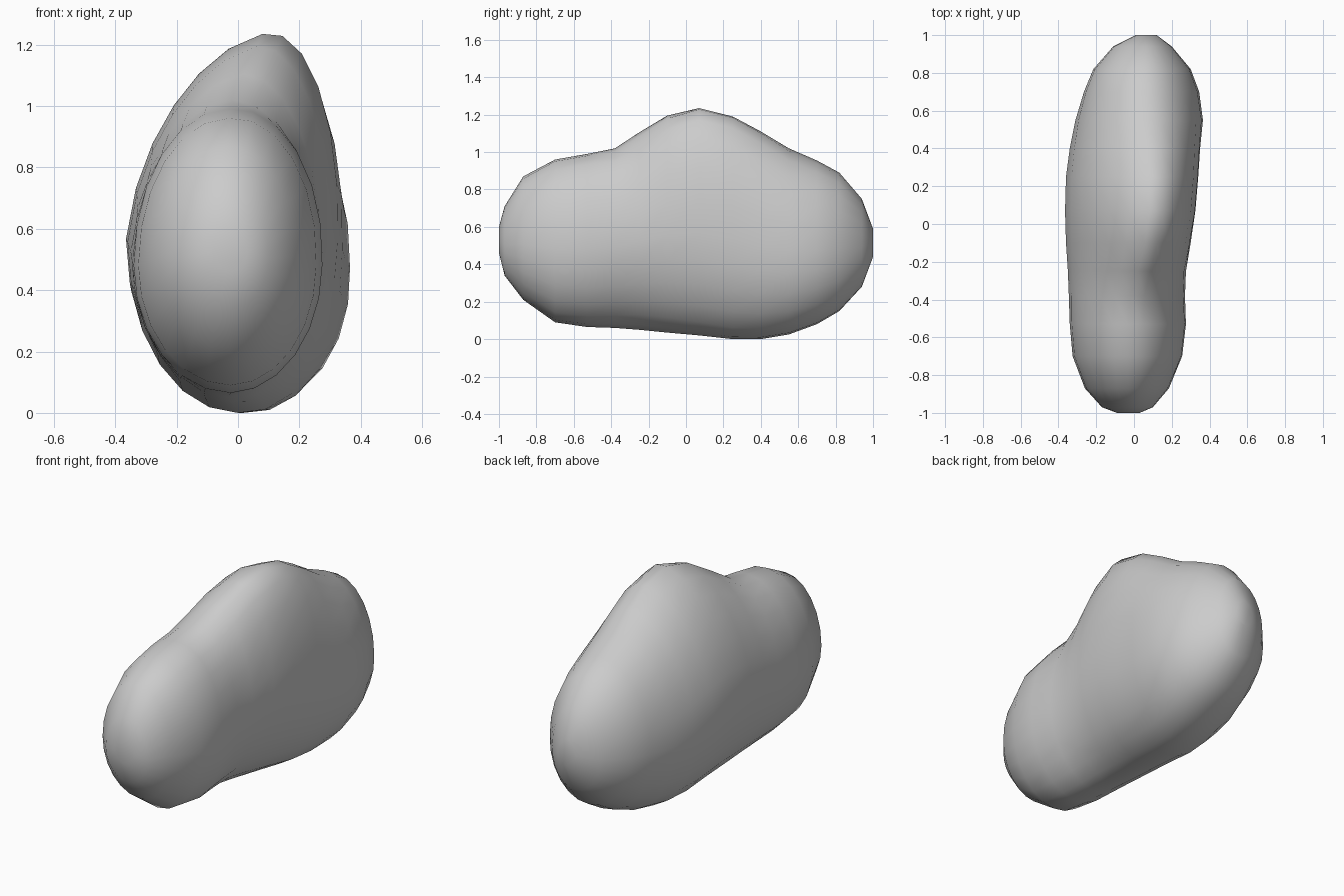
import bpy, bmesh, math

# Cross-sections along y: y, x left, x right, z bottom, z top, x of crest,
# then diagonal bulge of the upper-right and upper-left quarters
SECTIONS = [
    (-1.00, -0.09, 0.03, 0.46, 0.60, -0.03, 0.0, 0.0),
    (-0.97, -0.17, 0.10, 0.34, 0.71, -0.03, 0.0, 0.0),
    (-0.87, -0.26, 0.185, 0.21, 0.87, -0.03, 0.0, 0.0),
    (-0.70, -0.325, 0.255, 0.09, 0.96, -0.03, 0.03, 0.0),
    (-0.53, -0.34, 0.275, 0.065, 0.99, -0.03, 0.03, 0.0),
    (-0.38, -0.345, 0.27, 0.06, 1.02, -0.02, 0.0, -0.02),
    (-0.25, -0.35, 0.275, 0.05, 1.105, 0.02, -0.01, -0.06),
    (-0.10, -0.36, 0.30, 0.035, 1.195, 0.06, 0.02, -0.08),
    (0.07, -0.365, 0.325, 0.02, 1.235, 0.08, 0.05, -0.08),
    (0.25, -0.36, 0.34, 0.0, 1.19, 0.08, 0.05, -0.07),
    (0.40, -0.34, 0.35, 0.0, 1.11, 0.07, 0.04, -0.05),
    (0.55, -0.31, 0.365, 0.025, 1.02, 0.06, 0.02, -0.02),
    (0.70, -0.265, 0.345, 0.08, 0.955, 0.06, 0.0, 0.0),
    (0.82, -0.215, 0.30, 0.15, 0.89, 0.06, 0.0, 0.0),
    (0.94, -0.11, 0.20, 0.28, 0.75, 0.06, 0.0, 0.0),
    (1.00, 0.01, 0.12, 0.44, 0.59, 0.06, 0.0, 0.0),
]
SIDES = 24


def section(bm, y, xl, xr, zb, zt, xc, bulge_r, bulge_l):
    """Egg-shaped ring made from four quarter ellipses."""
    zw = zb + (zt - zb) * 0.45
    xb = (xl + xr) / 2 + 0.01
    # the lower right is full at the back and hollow behind the front lobe
    low_r = 0.03 * min(1, max(0, y / 0.3)) - 0.05 * math.exp(-((y + 0.25) / 0.2) ** 2)
    ring = []
    for i in range(SIDES):
        a = 2 * math.pi * i / SIDES
        c, s = math.cos(a), math.sin(a)
        if s > 0:
            bulge = bulge_r if c > 0 else bulge_l
        else:
            bulge = low_r if c > 0 else 0
        k = 1 + bulge * abs(math.sin(2 * a))
        mid = xc if s > 0 else xb
        x = mid + c * k * ((xr - mid) if c > 0 else (mid - xl))
        z = zw + s * k * ((zt - zw) if s > 0 else (zw - zb))
        ring.append(bm.verts.new((x, y, z)))
    return ring


# Stone body: loft through the sections and close both ends
bm = bmesh.new()
rings = [section(bm, *row) for row in SECTIONS]
for r0, r1 in zip(rings, rings[1:]):
    for i in range(SIDES):
        j = (i + 1) % SIDES
        bm.faces.new((r0[i], r0[j], r1[j], r1[i]))
bm.faces.new(rings[0][::-1])
bm.faces.new(rings[-1])
bmesh.ops.recalc_face_normals(bm, faces=bm.faces)
for f in bm.faces:
    f.smooth = True
mesh = bpy.data.meshes.new("stone")
bm.to_mesh(mesh)
bm.free()
bpy.context.collection.objects.link(bpy.data.objects.new("stone", mesh))
